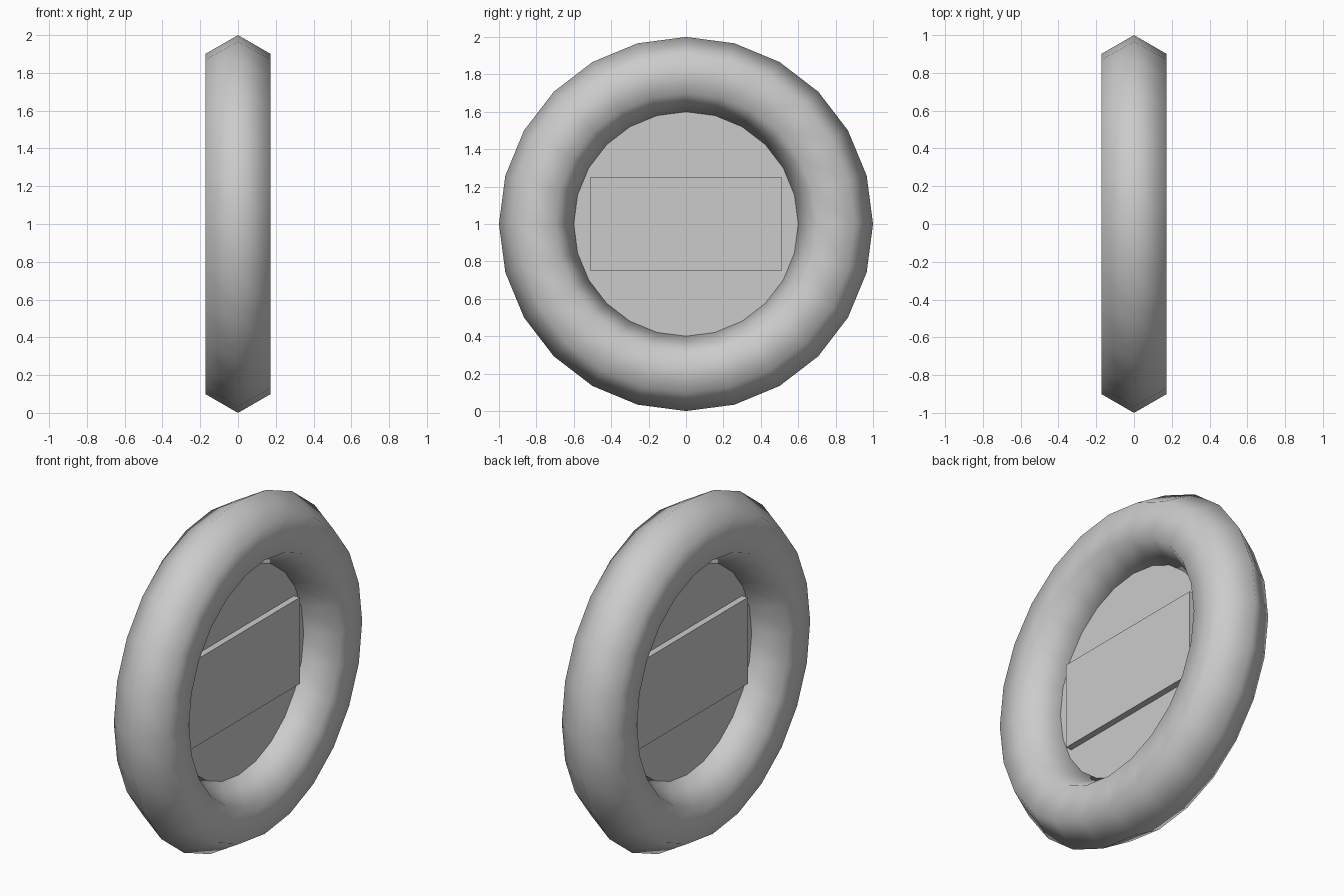
import bpy
from math import pi

cube = bpy.data.objects.get("Cube")
if cube:
    bpy.data.objects.remove(cube, do_unlink=True)

grey = bpy.data.materials.new("light grey")
grey.use_nodes = True
colour = (0.6, 0.6, 0.6, 1)
grey.diffuse_color = colour
grey.node_tree.nodes["Principled BSDF"].inputs["Base Color"].default_value = colour

CENTRE = (0, 0, 1)
SEGMENTS = 24
SIDEWAYS = (0, pi / 2, 0)  # turns the z axis onto x


def finish(name):
    part = bpy.context.object
    part.name = name
    part.data.materials.append(grey)
    return part


# Upright ring with a smooth-shaded six-sided section
bpy.ops.mesh.primitive_torus_add(
    location=CENTRE, rotation=SIDEWAYS, major_radius=0.8, minor_radius=0.2,
    major_segments=SEGMENTS, minor_segments=6)
ring = finish("ring")
bpy.ops.object.shade_smooth()

# Thin disc that closes the hole
bpy.ops.mesh.primitive_cylinder_add(
    vertices=SEGMENTS, radius=0.6, depth=0.01, location=CENTRE, rotation=SIDEWAYS)
finish("centre_disc")

# Flat panel standing slightly proud of both sides of the disc
bpy.ops.mesh.primitive_cube_add(size=1, location=CENTRE)
panel = finish("centre_panel")
panel.scale = (0.085, 1.02, 0.505)
